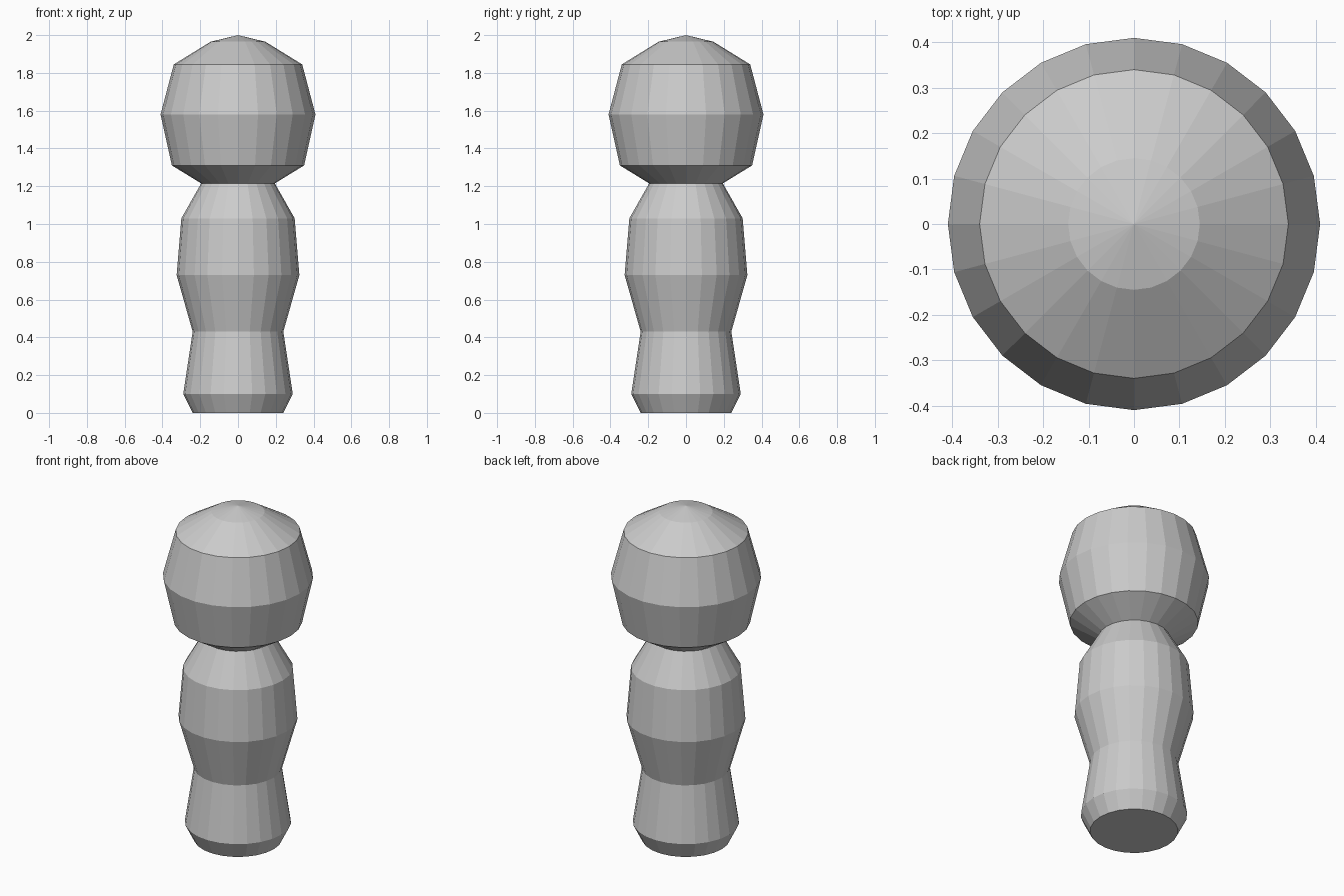
import bpy
import bmesh
import math

cube = bpy.data.objects.get("Cube")
if cube:
    bpy.data.objects.remove(cube, do_unlink=True)

SEGMENTS = 24

# Single plain grey material
grey = bpy.data.materials.new("plain_grey")
grey.use_nodes = True
colour = (0.6, 0.6, 0.6, 1.0)
grey.diffuse_color = colour
grey.node_tree.nodes["Principled BSDF"].inputs["Base Color"].default_value = colour

# Silhouette as (radius, height): foot, waist, shoulders, neck, head, crown
profile = [
    (0.24, 0.0), (0.29, 0.10), (0.24, 0.43), (0.325, 0.73), (0.30, 1.03),
    (0.195, 1.215), (0.35, 1.31), (0.41, 1.58), (0.34, 1.845),
    (0.145, 1.965),
]


def lathe(name, points, tip_height):
    """Turn a profile around z, with a flat base and a pointed top."""
    bm = bmesh.new()
    rings = []
    for radius, height in points:
        angles = [math.tau * i / SEGMENTS for i in range(SEGMENTS)]
        rings.append([bm.verts.new((radius * math.cos(a), radius * math.sin(a), height))
                      for a in angles])
    tip = bm.verts.new((0, 0, tip_height))
    bm.faces.new(reversed(rings[0]))
    for i in range(SEGMENTS):
        j = (i + 1) % SEGMENTS
        for low, high in zip(rings, rings[1:]):
            bm.faces.new((low[i], low[j], high[j], high[i]))
        bm.faces.new((rings[-1][i], rings[-1][j], tip))
    mesh = bpy.data.meshes.new(name)
    bm.to_mesh(mesh)
    bm.free()
    mesh.materials.append(grey)
    obj = bpy.data.objects.new(name, mesh)
    bpy.context.collection.objects.link(obj)
    return obj


# Turned body and head in one closed, flat-faced piece
lathe("turned_peg_figure", profile, 2.0)
